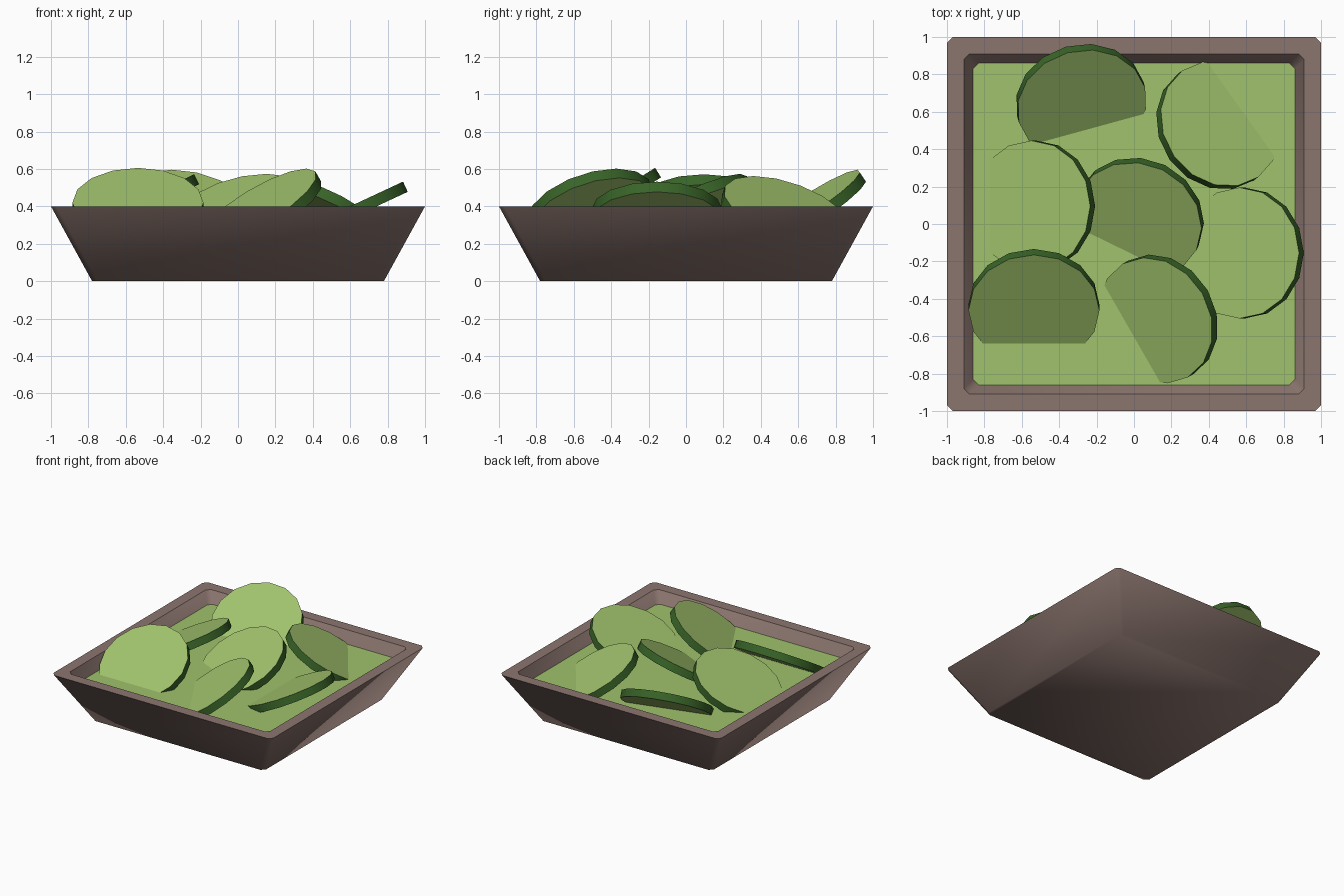
import bpy, bmesh, math
from mathutils import Matrix

if "Cube" in bpy.data.objects:
    bpy.data.objects.remove(bpy.data.objects["Cube"])


def material(name, rgb):
    m = bpy.data.materials.new(name)
    m.diffuse_color = (*rgb, 1)
    m.use_nodes = True
    m.node_tree.nodes["Principled BSDF"].inputs["Base Color"].default_value = m.diffuse_color
    return m


BROWN = material("brown clay", (0.258, 0.178, 0.156))
FLESH = material("pale green", (0.352, 0.539, 0.150))
PEEL = material("dark green", (0.040, 0.127, 0.021))

FILL_Z = 0.31
RADIUS, THICK = 0.35, 0.06


def make_object(name, bm, mats):
    bmesh.ops.recalc_face_normals(bm, faces=bm.faces)
    me = bpy.data.meshes.new(name)
    bm.to_mesh(me)
    bm.free()
    for m in mats:
        me.materials.append(m)
    ob = bpy.data.objects.new(name, me)
    bpy.context.collection.objects.link(ob)
    return ob


def ring(bm, half, cut, z):
    """Square loop with cut corners."""
    a, b = half, half - cut
    pts = [(a, -b), (a, b), (b, a), (-b, a), (-a, b), (-a, -b), (-b, -a), (b, -a)]
    return [bm.verts.new((x, y, z)) for x, y in pts]


def loft(name, sections, mat, sharp_rings=()):
    """Skin a stack of cut-corner squares, capped at both ends."""
    bm = bmesh.new()
    rings = [ring(bm, *s) for s in sections]
    for r0, r1 in zip(rings, rings[1:]):
        for i in range(8):
            j = (i + 1) % 8
            bm.faces.new((r0[i], r0[j], r1[j], r1[i]))
    bm.faces.new(rings[0])
    bm.faces.new(rings[-1])
    for f in bm.faces:
        f.smooth = True
    for k in sharp_rings:
        for i in range(8):
            bm.edges.get((rings[k][i], rings[k][(i + 1) % 8])).smooth = False
    return make_object(name, bm, [mat])


# Tray: softly shaded outer shell, flat rim, shallow inner wall
loft("tray", [(0.78, 0.03, 0), (1.0, 0.03, 0.4), (0.91, 0.03, 0.4),
              (0.855, 0.03, FILL_Z - 0.01)], BROWN, (1, 2, 3))

# Green filling inside the tray
loft("filling", [(0.855, 0.03, FILL_Z - 0.01), (0.86, 0.03, FILL_Z)], FLESH, (0, 1))


def slice_disc(name, x, y, z, heading, tilt):
    """Round slice; x, y, z is the upper face centre, heading is its raised side."""
    bm = bmesh.new()
    bmesh.ops.create_cone(bm, cap_ends=True, segments=16, radius1=RADIUS,
                          radius2=RADIUS, depth=THICK)
    for f in bm.faces:
        f.material_index = 1 if abs(f.normal.z) < 0.5 else 0
        f.smooth = True
    for e in bm.edges:
        if len({f.material_index for f in e.link_faces}) > 1:
            e.smooth = False
    bm.transform(Matrix.Translation((x, y, z))
                 @ Matrix.Rotation(math.radians(heading), 4, 'Z')
                 @ Matrix.Rotation(math.radians(-tilt), 4, 'Y')
                 @ Matrix.Translation((0, 0, -THICK / 2)))
    make_object(name, bm, [FLESH, PEEL])


# Slices leaning in the filling
slices = [
    (-0.278, 0.636, 0.400, 105.3, 34),
    (0.462, 0.536, 0.387, 215.5, 30),
    (-0.549, 0.096, 0.418, 0, 26),
    (-0.535, -0.462, 0.420, 90, 32),
    (0.565, -0.155, 0.384, 0, 25),
    (0.019, 0.014, 0.404, 64, 29),
    (0.114, -0.516, 0.406, 29.8, 34),
]
for n, s in enumerate(slices, 1):
    slice_disc(f"slice_{n}", *s)
